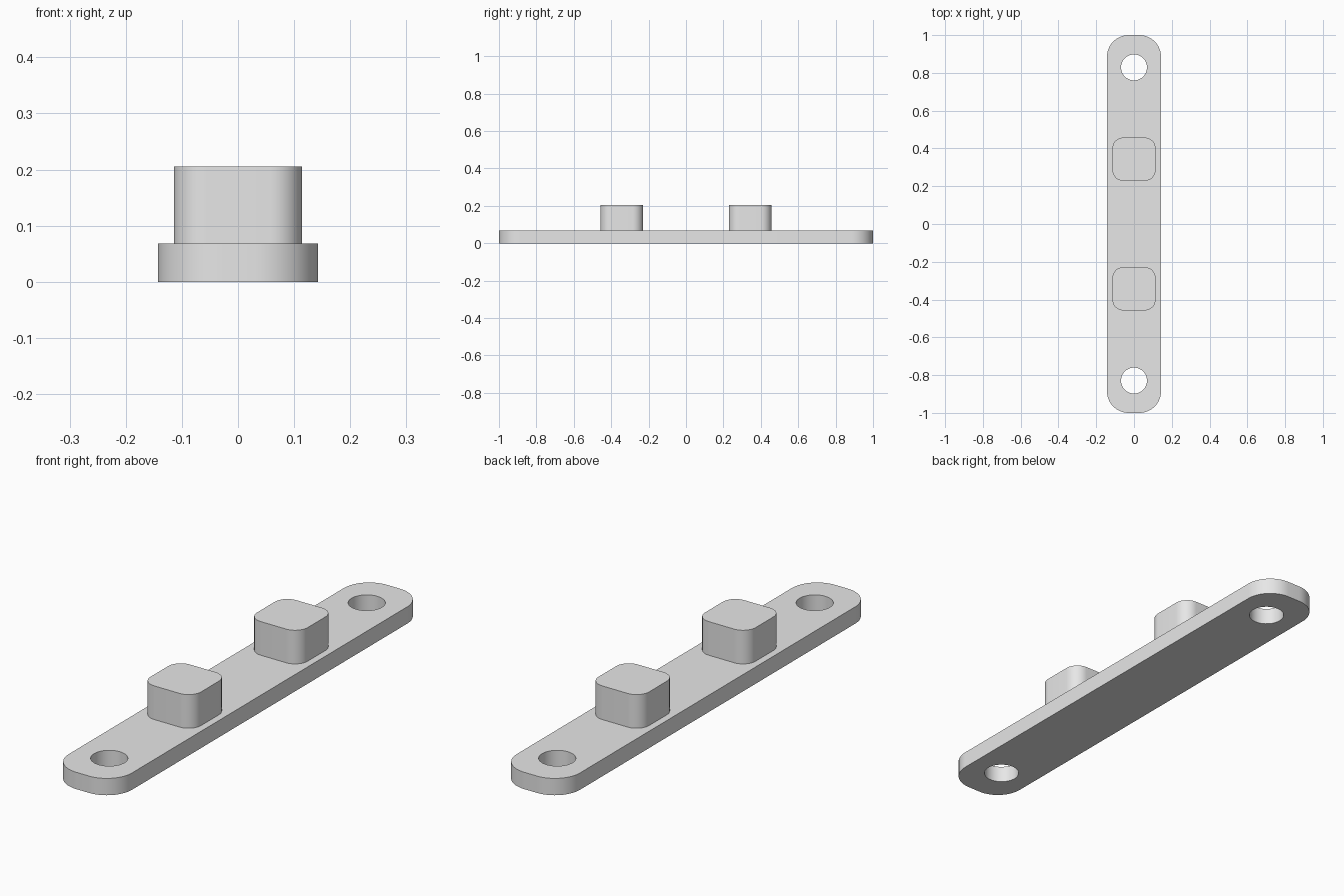
import bpy, bmesh
from math import cos, sin, pi, radians

cube = bpy.data.objects.get("Cube")
if cube:
    bpy.data.objects.remove(cube, do_unlink=True)

# Dimensions
PLATE_W, PLATE_L, PLATE_T, PLATE_R = 0.2857, 2.0, 0.0686, 0.1143
PEG_W, PEG_TOP, PEG_R, PEG_Y = 0.2286, 0.2057, 0.0571, 0.343
HOLE_R, HOLE_Y = 0.0686, 0.829

grey = bpy.data.materials.new("light grey")
grey.use_nodes = True
grey.diffuse_color = (0.8, 0.8, 0.8, 1)
grey.node_tree.nodes["Principled BSDF"].inputs["Base Color"].default_value = (0.8, 0.8, 0.8, 1)


def rounded_rect(width, length, radius, steps=16):
    """Outline points of a rectangle with rounded corners."""
    points = []
    for corner, (sx, sy) in enumerate([(1, 1), (-1, 1), (-1, -1), (1, -1)]):
        cx, cy = sx * (width / 2 - radius), sy * (length / 2 - radius)
        for i in range(steps + 1):
            a = (corner + i / steps) * pi / 2
            points.append((cx + radius * cos(a), cy + radius * sin(a)))
    return points


def circle(y, radius, steps=48):
    angles = [2 * pi * i / steps for i in range(steps)]
    return [(radius * cos(a), y + radius * sin(a)) for a in angles]


def extruded_part(name, outlines, bottom, top, y=0.0):
    """Fill the outlines (first outer, rest holes) and extrude upward."""
    bm = bmesh.new()
    edges = []
    for outline in outlines:
        verts = [bm.verts.new((px, py, bottom)) for px, py in outline]
        edges += [bm.edges.new((a, b)) for a, b in zip(verts, verts[1:] + verts[:1])]
    bmesh.ops.triangle_fill(bm, edges=edges, use_beauty=True, normal=(0, 0, 1))
    result = bmesh.ops.extrude_face_region(bm, geom=bm.faces[:])
    moved = [g for g in result["geom"] if isinstance(g, bmesh.types.BMVert)]
    bmesh.ops.translate(bm, verts=moved, vec=(0, 0, top - bottom))
    bmesh.ops.recalc_face_normals(bm, faces=bm.faces[:])
    mesh = bpy.data.meshes.new(name)
    bm.to_mesh(mesh)
    bm.free()
    mesh.materials.append(grey)
    obj = bpy.data.objects.new(name, mesh)
    obj.location.y = y
    bpy.context.collection.objects.link(obj)
    bpy.ops.object.select_all(action="DESELECT")
    obj.select_set(True)
    bpy.context.view_layer.objects.active = obj
    bpy.ops.object.shade_smooth_by_angle(angle=radians(30))
    return obj


# Base plate with a screw hole near each end
extruded_part("base_plate",
              [rounded_rect(PLATE_W, PLATE_L, PLATE_R),
               circle(-HOLE_Y, HOLE_R), circle(HOLE_Y, HOLE_R)],
              0, PLATE_T)

# Two rounded square pegs
for name, side in (("front_peg", -1), ("back_peg", 1)):
    extruded_part(name, [rounded_rect(PEG_W, PEG_W, PEG_R)],
                  PLATE_T - 0.01, PEG_TOP, side * PEG_Y)
